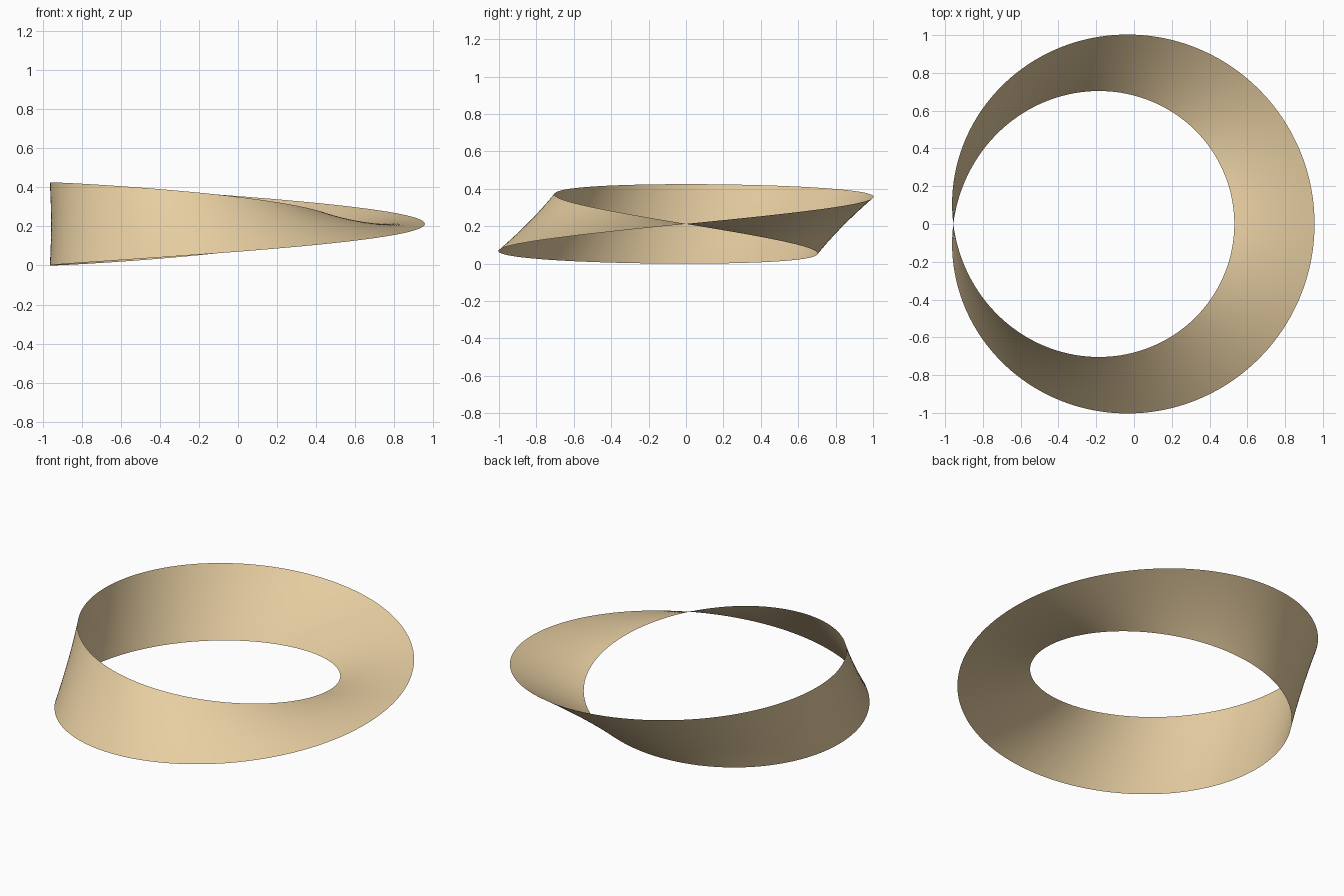
import bpy, bmesh
from math import sin, cos, pi

if "Cube" in bpy.data.objects:
    bpy.data.objects.remove(bpy.data.objects["Cube"])

RADIUS = 0.85        # centre circle of the band
HALF_WIDTH = 0.2125  # half the band width
OFFSET_X = -0.1065   # centres the bounds on x = 0
AROUND, ACROSS = 300, 12


def band_point(t, s):
    """Point on a band that makes one half twist per turn."""
    r = RADIUS + s * cos(t / 2)
    return (r * cos(t) + OFFSET_X, r * sin(t), HALF_WIDTH + s * sin(t / 2))


# One-sided twisted band; the ends meet but stay unwelded so normals stay clean
bm = bmesh.new()
rows = []
for i in range(AROUND + 1):
    t = 2 * pi * i / AROUND
    rows.append([bm.verts.new(band_point(t, HALF_WIDTH * (2 * j / ACROSS - 1)))
                 for j in range(ACROSS + 1)])
for a, b in zip(rows, rows[1:]):
    for j in range(ACROSS):
        face = bm.faces.new((a[j], a[j + 1], b[j + 1], b[j]))
        face.smooth = True

mesh = bpy.data.meshes.new("twisted_band")
bm.to_mesh(mesh)
bm.free()
band = bpy.data.objects.new("twisted_band", mesh)
bpy.context.collection.objects.link(band)

# Tan material
tan = bpy.data.materials.new("tan")
tan.diffuse_color = (0.80, 0.62, 0.36, 1)
tan.use_nodes = True
tan.node_tree.nodes["Principled BSDF"].inputs["Base Color"].default_value = tan.diffuse_color
mesh.materials.append(tan)
